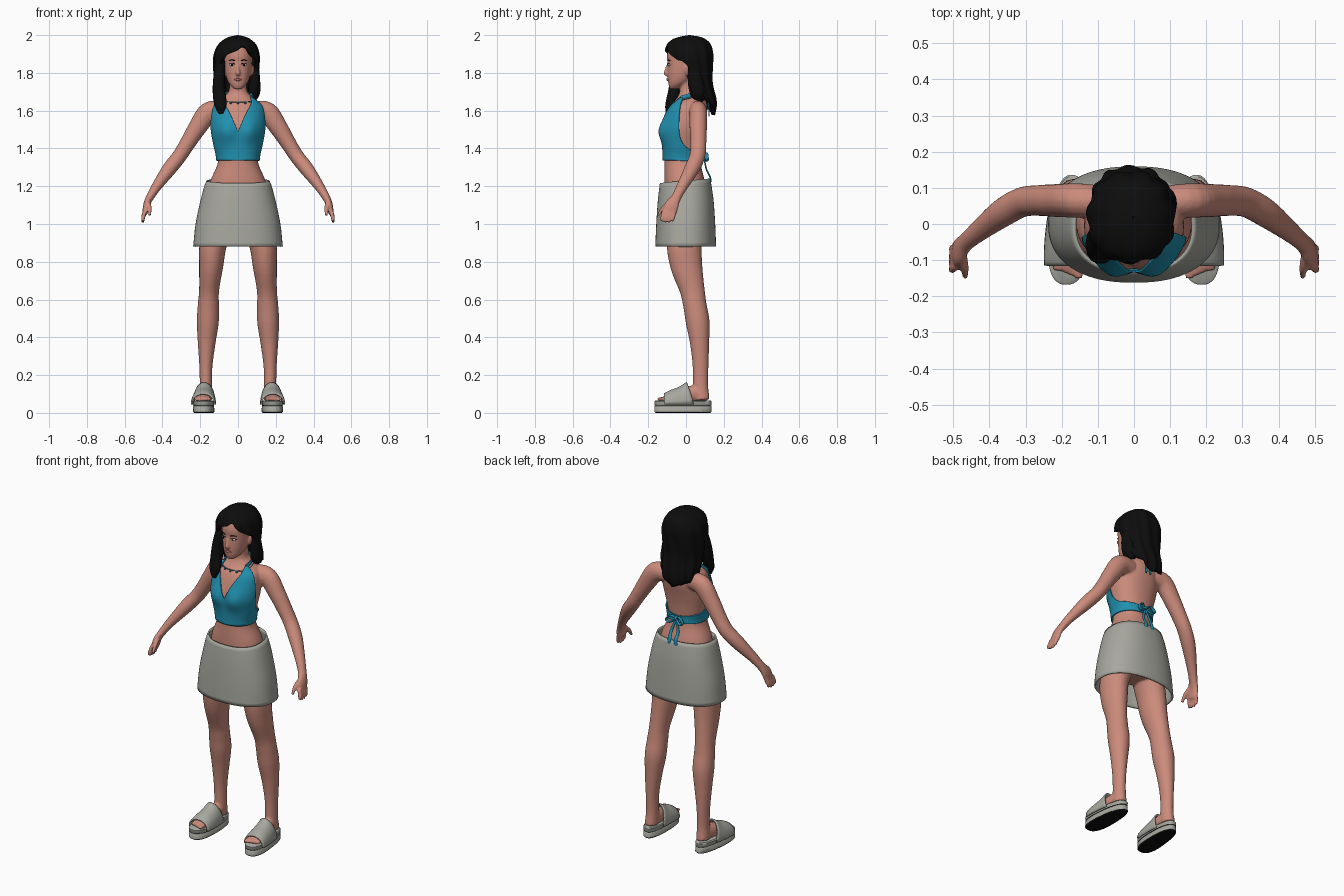
import bpy, bmesh, math
from math import sin, cos, pi, radians
from mathutils import Vector, Matrix

cube = bpy.data.objects.get("Cube")
if cube:
    bpy.data.objects.remove(cube, do_unlink=True)


def material(name, r, g, b):
    m = bpy.data.materials.new(name)
    m.use_nodes = True
    m.diffuse_color = (r, g, b, 1)
    m.node_tree.nodes["Principled BSDF"].inputs["Base Color"].default_value = (r, g, b, 1)
    return m


SKIN = material("skin", .60, .26, .20)
TEAL = material("teal cloth", .015, .28, .43)
GREY = material("pale grey cloth", .39, .39, .35)
BLACK = material("black hair", .004, .004, .004)
WHITE = material("eye white", .7, .68, .65)
LIP = material("lip", .42, .13, .12)
BEAD = material("necklace bead", .03, .12, .14)


def curve(keys, t):
    """Smooth interpolation of rows whose first entry is the parameter."""
    t = min(max(t, keys[0][0]), keys[-1][0])
    i = max(k for k in range(len(keys) - 1) if keys[k][0] <= t)
    def slope(k, c):
        a, b = keys[max(k - 1, 0)], keys[min(k + 1, len(keys) - 1)]
        return (b[c] - a[c]) / (b[0] - a[0])
    p, q = keys[i], keys[i + 1]
    h = q[0] - p[0]
    s = (t - p[0]) / h
    w = s * s * (3 - 2 * s)
    return [p[c] * (1 - w) + q[c] * w + h * s * (1 - s) *
            ((1 - s) * slope(i, c) - s * slope(i + 1, c)) for c in range(1, len(p))]


def oval(keys, z, a, grow=0, power=2.2):
    """Point on a horizontal section; angle 0 is the front, +x is positive."""
    cx, hx, yf, yb = curve(keys, z)
    s, c = sin(a), cos(a)
    x = math.copysign(abs(s) ** (2 / power), s)
    y = math.copysign(abs(c) ** (2 / power), c)
    return Vector((cx + (hx + grow) * x, (yf + yb) / 2 - ((yb - yf) / 2 + grow) * y, z))


def angles(n):
    return [2 * pi * i / n - pi for i in range(n)]


def tube(keys, ref=(0, 1, 0), sides=16, steps=5):
    """Rings along a path of (x, y, z, radius, radius) rows."""
    rows = [(i, *k) for i, k in enumerate(keys)]
    rings = []
    for j in range((len(keys) - 1) * steps + 1):
        t = j / steps
        x, y, z, ru, rv = curve(rows, t)
        d = Vector(curve(rows, t + .05)[:3]) - Vector(curve(rows, t - .05)[:3])
        u = Vector(ref).cross(d).normalized()
        v = d.cross(u).normalized()
        rings.append([Vector((x, y, z)) + u * max(ru, .001) * cos(a) + v * max(rv, .001) * sin(a)
                      for a in angles(sides)])
    return rings


def flip(rings):
    return [[Vector((-p.x, p.y, p.z)) for p in r] for r in rings]


def build(name, sheets, mat, cap=True, wrap=True, thick=0, offset=0):
    bm = bmesh.new()
    for rings in sheets:
        vs = [[bm.verts.new(p) for p in r] for r in rings]
        n = len(vs[0])
        for a, b in zip(vs, vs[1:]):
            for i in range(n if wrap else n - 1):
                k = (i + 1) % n
                bm.faces.new((a[i], a[k], b[k], b[i]))
        if cap:
            bm.faces.new(vs[0][::-1])
            bm.faces.new(vs[-1])
    bmesh.ops.recalc_face_normals(bm, faces=bm.faces)
    return finish(name, bm, mat, thick, offset)


def finish(name, bm, mat, thick=0, offset=0):
    me = bpy.data.meshes.new(name)
    bm.to_mesh(me)
    bm.free()
    ob = bpy.data.objects.new(name, me)
    bpy.context.collection.objects.link(ob)
    me.materials.append(mat)
    bpy.ops.object.select_all(action='DESELECT')
    ob.select_set(True)
    bpy.context.view_layer.objects.active = ob
    bpy.ops.object.shade_smooth_by_angle(angle=radians(45))
    if thick:
        m = ob.modifiers.new("thickness", 'SOLIDIFY')
        m.thickness, m.offset = thick, offset
    return ob


def ball(name, loc, size, mat):
    bm = bmesh.new()
    bmesh.ops.create_uvsphere(bm, u_segments=16, v_segments=10, radius=1,
                              matrix=Matrix.Translation(loc) @ Matrix.Diagonal((*size, 1)))
    return finish(name, bm, mat)


# Torso and neck sections: height, centre, half width, front, back
TORSO = [(.95, 0, .08, -.06, .07), (1.0, 0, .14, -.10, .11), (1.1, 0, .16, -.11, .115),
         (1.22, 0, .148, -.115, .10), (1.33, 0, .106, -.113, .077), (1.42, 0, .12, -.115, .082),
         (1.5, 0, .136, -.118, .095), (1.57, 0, .137, -.105, .11), (1.63, 0, .125, -.08, .112),
         (1.665, 0, .085, -.05, .10), (1.7, 0, .05, -.033, .07), (1.8, 0, .046, -.035, .06)]
HEAD = [(1.715, 0, .02, -.085, -.045), (1.735, 0, .042, -.092, -.01), (1.77, 0, .06, -.097, .05),
        (1.8, 0, .068, -.099, .08), (1.85, 0, .075, -.098, .10), (1.9, 0, .076, -.10, .11),
        (1.95, 0, .06, -.08, .10), (1.98, 0, .03, -.035, .06)]


def torso(z, a, grow=0):
    p = oval(TORSO, z, a, grow)
    if cos(a) > 0:
        p.y -= .024 * cos(a) ** .5 * math.exp(-((abs(p.x) - .065) / .05) ** 2 - ((z - 1.49) / .06) ** 2)
    return p


def levels(lo, hi, n):
    return [lo + (hi - lo) * i / n for i in range(n + 1)]


# Body: overlapping closed forms fused into one skin
arm = tube([(.08, .06, 1.60, .05, .045), (.155, .065, 1.59, .056, .048), (.215, .065, 1.51, .049, .046),
            (.265, .065, 1.43, .042, .043), (.31, .06, 1.36, .039, .042), (.365, .03, 1.29, .038, .04),
            (.43, -.02, 1.20, .027, .03), (.467, -.052, 1.14, .021, .027),
            (.485, -.075, 1.10, .017, .038), (.493, -.088, 1.055, .014, .036)])
leg = tube([(.085, 0, 1.05, .08, .10), (.13, -.01, .90, .073, .093), (.142, .002, .78, .064, .085),
            (.153, .033, .65, .053, .066), (.157, .047, .57, .056, .062), (.16, .062, .48, .058, .063),
            (.166, .072, .37, .047, .051), (.17, .077, .25, .035, .042), (.17, .077, .15, .033, .04),
            (.172, .08, .07, .036, .045)], sides=24)
foot = tube([(.172, .115, .085, .025, .02), (.172, .05, .10, .036, .045), (.178, -.03, .09, .042, .036),
             (.183, -.10, .075, .046, .018), (.184, -.13, .07, .04, .012)], ref=(0, 0, 1))
limbs = [arm, leg, foot]
for i in range(4):
    y = -.06 - .019 * i
    limbs.append(tube([(.492, y, 1.07, .012, .011), (.502, y - .008, 1.035, .011, .011),
                       (.503, y - .014, 1.005 + .006 * abs(i - 1.5), .008, .008)], sides=10))
limbs.append(tube([(.478, -.075, 1.12, .014, .014), (.468, -.12, 1.085, .012, .012),
                   (.467, -.147, 1.045, .008, .008)], sides=10))
for i in range(5):
    x, r = .152 + .016 * i, .013 - .001 * i
    limbs.append(tube([(x, -.11, .075, r, r), (x, -.15 + .007 * i, .072, r * .8, r * .7)],
                      ref=(0, 0, 1), sides=10))
limbs.append(tube([(.07, .005, 1.785, .006, .008), (.078, .008, 1.81, .008, .016),
                   (.08, .01, 1.835, .006, .014)], sides=10))
core = [[torso(z, a) for a in angles(48)] for z in levels(.95, 1.8, 50)]
skull = [[oval(HEAD, z, a) for a in angles(40)] for z in levels(1.715, 1.98, 24)]
nose = tube([(0, -.092, 1.85, .007, .008), (0, -.104, 1.815, .009, .009),
             (0, -.107, 1.798, .013, .012), (0, -.097, 1.787, .01, .006)], sides=12)
body = build("body", [core, skull, nose] + limbs + [flip(l) for l in limbs], SKIN)
mod = body.modifiers.new("fuse", 'REMESH')
mod.mode, mod.voxel_size, mod.use_smooth_shade = 'VOXEL', .006, True
mod = body.modifiers.new("soften", 'SMOOTH')
mod.factor, mod.iterations = .5, 4

# Face details
build("lips", [tube([(-.021, -.091, 1.763, .002, .003), (0, -.098, 1.764, .006, .007),
                     (.021, -.091, 1.763, .002, .003)], ref=(0, 0, 1))], LIP)
for side, s in (("left", 1), ("right", -1)):
    ball(side + "_eye", (s * .032, -.088, 1.842), (.014, .008, .007), WHITE)
    ball(side + "_iris", (s * .032, -.0945, 1.842), (.006, .003, .006), BLACK)
    for part, z, h in (("lash", 1.849, .0018), ("eyebrow", 1.866, .003)):
        row = [(.015, -.096, z - .002, h, h), (.032, -.095, z + .002, h, h), (.05, -.083, z - .002, h / 2, h / 2)]
        build(side + "_" + part, [tube([(s * k[0], *k[1:]) for k in row], ref=(0, 0, 1), sides=8)], BLACK)

# Hair: cap with a curtain down the back, its lower edge set by angle
HAIR = [(1.55, -.01, .085, -.02, .145), (1.64, -.008, .108, -.03, .16), (1.75, -.008, .115, -.08, .138),
        (1.85, -.008, .121, -.10, .142), (1.9, -.007, .119, -.11, .145), (1.95, -.005, .1, -.1, .132),
        (1.978, -.004, .07, -.07, .105), (1.992, -.003, .04, -.03, .07), (2, -.002, .003, .015, .021)]
EDGE = [(-180, 1.575), (-140, 1.6), (-85, 1.63), (-65, 1.73), (-48, 1.84), (-25, 1.895), (0, 1.92),
        (17, 1.94), (35, 1.905), (60, 1.87), (84, 1.84), (100, 1.71), (135, 1.64), (180, 1.575)]


def lock_point(t, a):
    lo = curve(EDGE, math.degrees(a))[0]
    z = lo + (2 - lo) * sin(t * pi / 2)
    wave = .004 * sin(11 * a + 14 * z) * min(1, (2 - z) * 8)
    return oval(HAIR, z, a, wave)


build("hair", [[[lock_point(t, a) for a in angles(120)] for t in levels(0, 1, 36)]], BLACK,
      cap=False, thick=.018, offset=-1)
build("front_hair_lock", [tube([(-.09, -.02, 1.88, .026, .03), (-.1, -.04, 1.78, .03, .04),
                                (-.1, -.06, 1.70, .034, .035), (-.093, -.088, 1.63, .032, .022),
                                (-.09, -.1, 1.585, .012, .008)])], BLACK)
build("side_hair_lock", [tube([(.09, .04, 1.84, .02, .03), (.088, .05, 1.75, .03, .04),
                               (.084, .065, 1.69, .031, .04), (.075, .085, 1.65, .01, .015)])], BLACK)

# Halter top following the torso, with neck strap and back tie
NECKLINE = [(0, 1.49), (13, 1.575), (25, 1.622), (48, 1.668), (60, 1.668), (68, 1.62), (76, 1.54),
            (85, 1.45), (100, 1.405), (140, 1.385), (180, 1.375)]
build("halter_top", [[[torso(1.335 + t * (curve(NECKLINE, abs(math.degrees(a)))[0] - 1.335), a, .008)
                       for a in angles(160)] for t in levels(0, 1, 24)]], TEAL, cap=False, thick=.006)
strap = []
for d in range(52, 309, 16):
    p = torso(1.667 + .03 * sin(radians(d - 52) * 180 / 256), radians(d), .006)
    strap.append((*p, .005, .012))
build("neck_strap", [tube(strap, ref=(0, 0, 1), sides=10, steps=3)], TEAL)
ball("back_knot", (0, .093, 1.36), (.014, .012, .014), TEAL)
for side, s in (("left", 1), ("right", -1)):
    build(side + "_bow_loop", [tube([(0, .09, 1.36, .005, .008), (s * .03, .105, 1.375, .005, .01),
                                     (s * .055, .11, 1.35, .005, .011), (s * .035, .108, 1.335, .005, .01),
                                     (0, .095, 1.355, .005, .007)], sides=10)], TEAL)
    build(side + "_tie_tail", [tube([(0, .095, 1.355, .006, .004), (s * .022, .108, 1.29, .009, .004),
                                     (s * .02, .13, 1.24, .011, .004), (s * .032, .125, 1.2, .008, .003)])], TEAL)
    build(side + "_neck_tail", [tube([(0, .085, 1.69, .006, .004), (s * .008, .118, 1.64, .007, .004),
                                      (s * .015, .122, 1.57, .006, .003)])], TEAL)

# Necklace
chain = [torso(1.69 - .045 * (.5 + .5 * cos(a)), a, .003) for a in angles(40)]
build("necklace", [tube([(*p, .0025, .0025) for p in chain + chain[:1]], ref=(0, 0, 1), sides=6, steps=1)], BEAD)
for i in range(-3, 4):
    ball("necklace_bead", chain[20 + i * 2] - Vector((0, .003, .005)), (.006, .005, .007), BEAD)

# Skirt
SKIRT = [(.88, 0, .233, -.158, .155), (1.0, 0, .22, -.153, .15), (1.12, 0, .195, -.145, .142),
         (1.2, 0, .174, -.136, .131), (1.24, 0, .158, -.13, .124)]
build("skirt", [[[oval(SKIRT, .88 + t * (.348 - .012 * cos(a)), a, 0, 2.3) for a in angles(72)]
                 for t in levels(0, 1, 16)]], GREY, cap=False, thick=.009)


# Platform slides
def sole_ring(z, grow):
    ring = []
    for a in angles(48):
        c, s = cos(a), sin(a)
        y = -.016 - (.152 + grow) * math.copysign(abs(c) ** .8, c)
        x = .179 - .05 * y + (.054 - .05 * y + grow) * math.copysign(abs(s) ** .8, s)
        ring.append(Vector((x, y, z)))
    return ring


sole = [sole_ring(z, g) for z, g in ((0, -.006), (.006, 0), (.034, -.001), (.037, -.004), (.04, -.001),
                                     (.06, 0), (.065, -.005))]
ARCH = [(-.115, .06, .10), (-.08, .062, .118), (-.04, .06, .132), (.005, .054, .16)]
band = []
for y in levels(-.115, .005, 10):
    w, top = curve(ARCH, y)
    lean = .035 * (y + .115) / .12
    band.append([Vector((.179 - .05 * y + w * cos(a), y + lean * (1 - sin(a)),
                         .045 + (top - .045) * sin(a) ** .8)) for a in levels(0, pi - .0001, 20)])
for side, f in (("left", lambda r: r), ("right", flip)):
    ob = build(side + "_sole", [f(sole)], GREY)
    ob.data.materials.append(BLACK)
    for p in ob.data.polygons:
        p.material_index = int(p.normal.z < -.6)
    build(side + "_shoe_band", [f(band)], GREY, cap=False, wrap=False, thick=.008)
